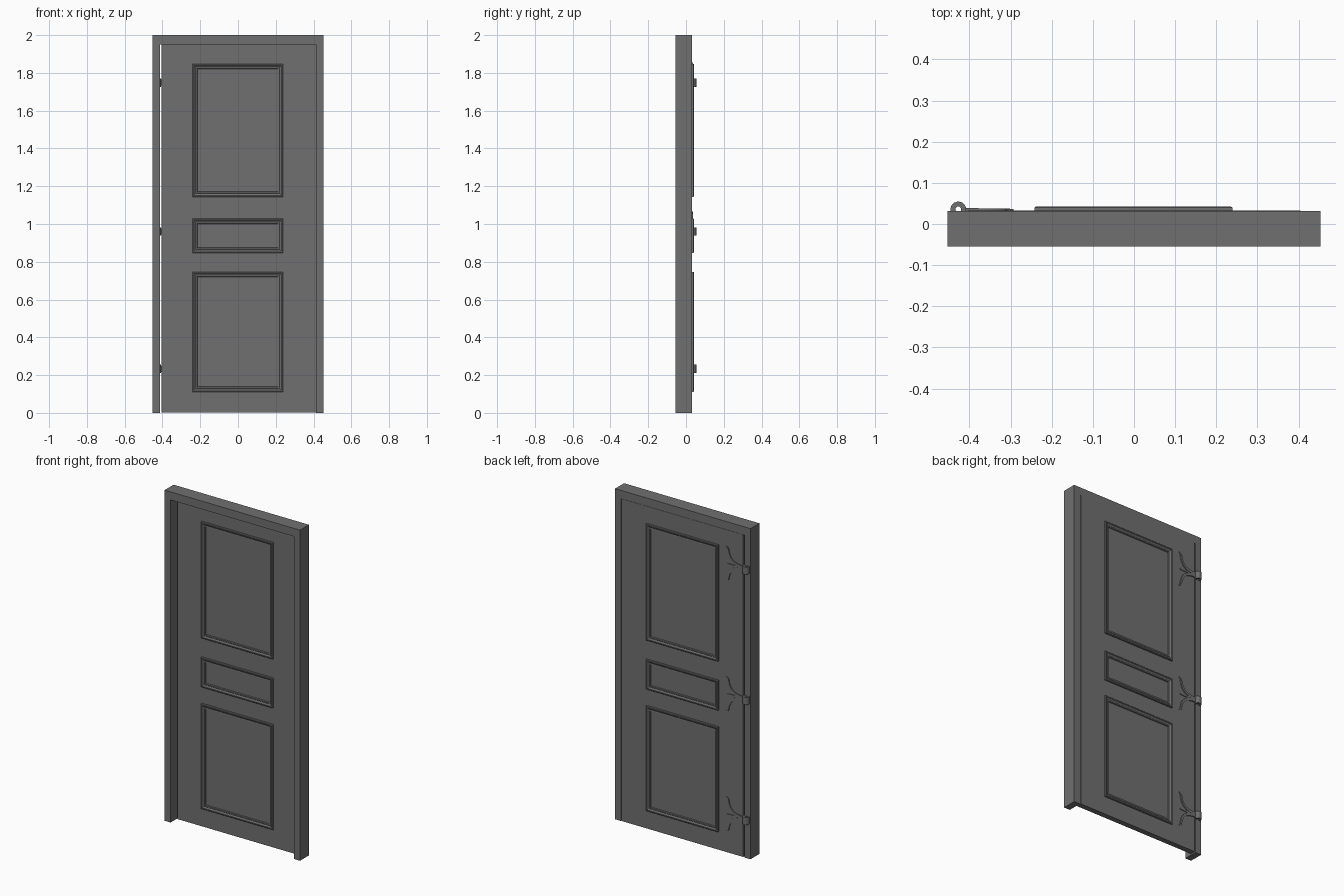
import bpy, bmesh, math
from mathutils import Vector

if "Cube" in bpy.data.objects:
    bpy.data.objects.remove(bpy.data.objects["Cube"])

FRONT, BACK = -0.0545, 0.031      # frame depth
DOOR_F, DOOR_B = 0.0, 0.0325      # door slab depth

grey = bpy.data.materials.new("dark_grey")
grey.diffuse_color = (0.16, 0.16, 0.16, 1)
grey.use_nodes = True
grey.node_tree.nodes["Principled BSDF"].inputs["Base Color"].default_value = grey.diffuse_color


def finish(name, bm, smooth=False):
    bmesh.ops.recalc_face_normals(bm, faces=bm.faces)
    me = bpy.data.meshes.new(name)
    bm.to_mesh(me)
    bm.free()
    me.materials.append(grey)
    ob = bpy.data.objects.new(name, me)
    bpy.context.collection.objects.link(ob)
    if smooth:
        bpy.context.view_layer.objects.active = ob
        ob.select_set(True)
        bpy.ops.object.shade_smooth_by_angle(angle=math.radians(35))
        ob.select_set(False)
    return ob


def prism(name, outline, y0, y1):
    """Extrude an x/z outline from y0 to y1."""
    bm = bmesh.new()
    f = bm.faces.new([bm.verts.new((x, y0, z)) for x, z in outline])
    ext = bmesh.ops.extrude_face_region(bm, geom=[f])["geom"]
    bmesh.ops.translate(bm, vec=(0, y1 - y0, 0),
                        verts=[v for v in ext if isinstance(v, bmesh.types.BMVert)])
    # keep the starting cap so the prism is closed
    if not f.is_valid:
        bmesh.ops.holes_fill(bm, edges=bm.edges)
    return finish(name, bm)


def box(name, x0, x1, y0, y1, z0, z1):
    return prism(name, [(x0, z0), (x1, z0), (x1, z1), (x0, z1)], y0, y1)


def moulding(name, x0, x1, z0, z1, y, side):
    """Mitred picture-frame moulding: profile is (inset, height)."""
    profile = [(0, -0.002), (0, 0.007), (0.003, 0.0095), (0.009, 0.0095), (0.013, 0.006),
               (0.018, 0.004), (0.021, 0.006), (0.026, 0.006), (0.029, -0.002)]
    bm = bmesh.new()
    loops = [[bm.verts.new((x, y + side * h, z)) for x, z in
              ((x0 + d, z0 + d), (x1 - d, z0 + d), (x1 - d, z1 - d), (x0 + d, z1 - d))]
             for d, h in profile]
    for a, b in zip(loops, loops[1:] + loops[:1]):
        for i in range(4):
            j = (i + 1) % 4
            bm.faces.new((a[i], a[j], b[j], b[i]))
    return finish(name, bm)


def ribbon(name, ctrl, widths, y0, y1, n=10):
    """Flat tapering strip along a quadratic curve in x/z."""
    p0, p1, p2 = (Vector(p) for p in ctrl)
    left, right = [], []
    for i in range(n + 1):
        t = i / n
        p = p0 * (1 - t) ** 2 + p1 * 2 * t * (1 - t) + p2 * t * t
        d = ((p1 - p0) * (1 - t) + (p2 - p1) * t).normalized()
        w = (widths[0] * (1 - t) + widths[1] * t) / 2
        nrm = Vector((-d.y, d.x)) * w
        left.append(p + nrm)
        right.append(p - nrm)
    return prism(name, [tuple(p) for p in left + right[::-1]], y0, y1)


def knuckle(name, x, y, z, r_out, r_in, h, n=24):
    """Hollow hinge barrel."""
    bm = bmesh.new()
    rings = [[bm.verts.new((x + r * math.cos(2 * math.pi * i / n),
                            y + r * math.sin(2 * math.pi * i / n), z + dz)) for i in range(n)]
             for r, dz in ((r_out, -h / 2), (r_out, h / 2), (r_in, h / 2), (r_in, -h / 2))]
    for a, b in zip(rings, rings[1:] + rings[:1]):
        for i in range(n):
            j = (i + 1) % n
            bm.faces.new((a[i], a[j], b[j], b[i]))
    return finish(name, bm, True)


# Door frame: one continuous arch of two jambs and a head
prism("door_frame", [(-0.453, 0), (-0.413, 0), (-0.413, 1.951), (0.413, 1.951),
                     (0.413, 0), (0.453, 0), (0.453, 2), (-0.453, 2)], FRONT, BACK)

# Door slab and the slightly recessed closing edge on the latch side
box("door_slab", -0.405, 0.405, DOOR_F, DOOR_B, 0.002, 1.951)
box("latch_edge", 0.405, 0.413, DOOR_F + 0.002, BACK - 0.004, 0.002, 1.951)

# Panel mouldings on both faces
for label, z0, z1 in (("upper", 1.143, 1.848), ("middle", 0.847, 1.028), ("lower", 0.111, 0.747)):
    moulding(label + "_moulding_back", -0.242, 0.239, z0, z1, DOOR_B, 1)
    moulding(label + "_moulding_front", -0.242, 0.239, z0, z1, DOOR_F, -1)

# Hinges: barrel, leaf, two curling arms and a centre leaf
for label, z in (("lower", 0.233), ("middle", 0.96), ("upper", 1.748)):
    n = label + "_hinge_"
    knuckle(n + "barrel", -0.427, 0.0355, z, 0.019, 0.007, 0.044)
    box(n + "leaf", -0.412, -0.378, 0.028, 0.0385, z - 0.016, z + 0.016)
    for s, side in ((1, "top"), (-1, "bottom")):
        ribbon(n + side + "_arm", ((-0.385, z + s * 0.008), (-0.31, z + s * 0.015),
                                   (-0.306, z + s * 0.096)), (0.018, 0.01), 0.028, 0.038)
        ribbon(n + side + "_tip", ((-0.306, z + s * 0.09), (-0.306, z + s * 0.1),
                                   (-0.293, z + s * 0.103)), (0.01, 0.006), 0.028, 0.037, 5)
    ribbon(n + "centre_leaf", ((-0.38, z), (-0.34, z), (-0.3, z)), (0.014, 0.006), 0.028, 0.0365, 4)
